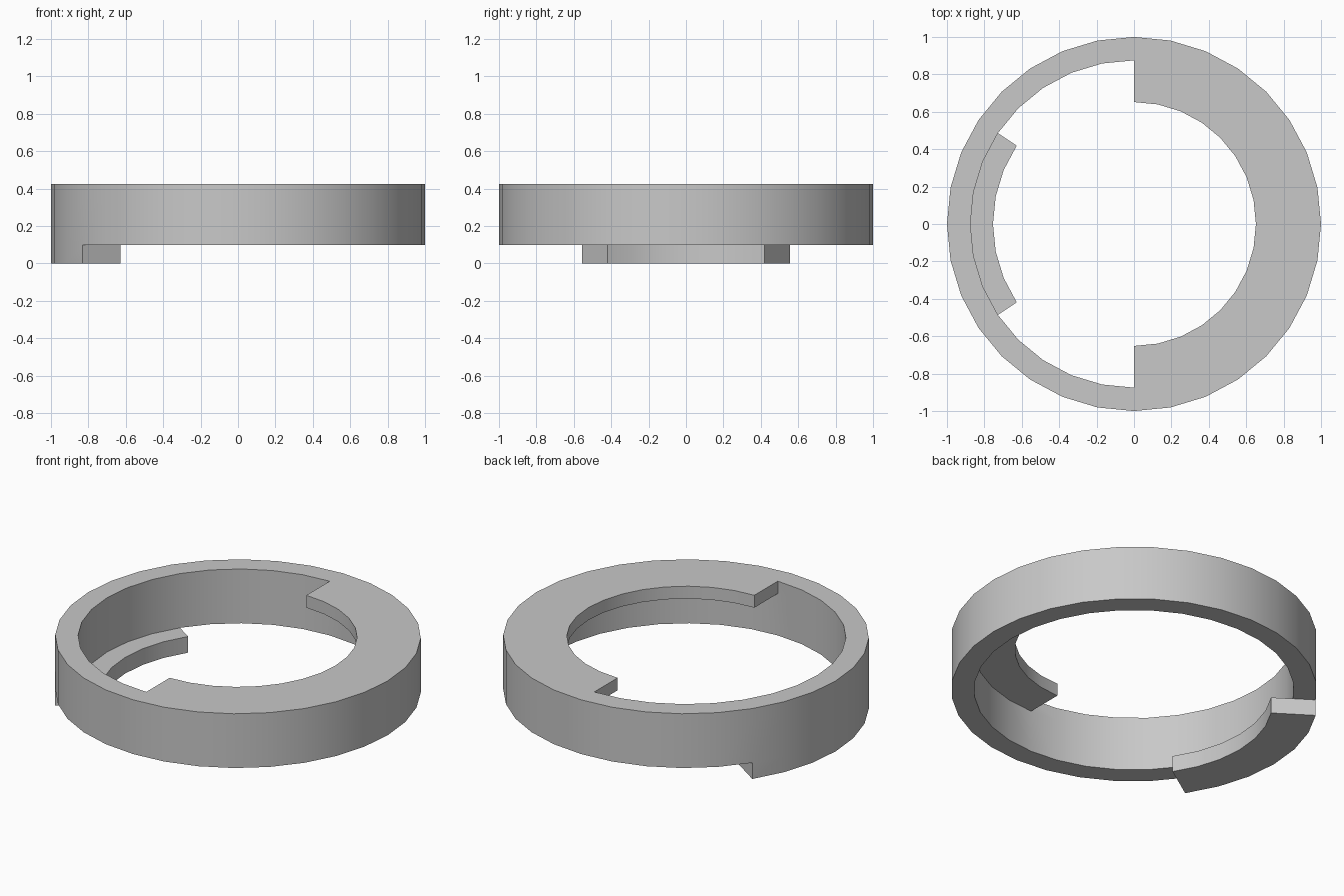
import bpy
import bmesh
from math import cos, sin, pi

cube = bpy.data.objects.get("Cube")
if cube:
    bpy.data.objects.remove(cube, do_unlink=True)

SIDES = 32
RADII = [0.652, 0.754, 0.875, 1.0]      # flange, lug, wall inside, wall outside
LEVELS = [0.0, 0.0975, 0.35, 0.425]     # lug base, wall base, flange base, top

grey = bpy.data.materials.new("plain_grey")
grey.use_nodes = True
colour = (0.58, 0.58, 0.58, 1)
grey.diffuse_color = colour
grey.node_tree.nodes["Principled BSDF"].inputs["Base Color"].default_value = colour


def solid(seg, band, level):
    """Which cells of the ring are filled; segment 0 starts at +x."""
    seg %= SIDES
    if not (0 <= band < 3 and 0 <= level < 3):
        return False
    if level == 0:                       # lug under the -x side
        return band >= 1 and abs(seg + 0.5 - SIDES / 2) < 3
    if band == 2:                        # full outer wall
        return True
    # half flange round the top of the +x side
    return level == 2 and (seg < SIDES // 4 or seg >= SIDES * 3 // 4)


bm = bmesh.new()
verts = {}


def vert(seg, band, level):
    key = (seg % SIDES, band, level)
    if key not in verts:
        a = 2 * pi * key[0] / SIDES
        r = RADII[band]
        verts[key] = bm.verts.new((r * cos(a), r * sin(a), LEVELS[level]))
    return verts[key]


# Skin every filled cell wherever its neighbour is empty
for s in range(SIDES):
    for b in range(3):
        for l in range(3):
            if not solid(s, b, l):
                continue
            cell = (s, b, l)
            for axis in range(3):
                u, v = [i for i in range(3) if i != axis]
                for step in (0, 1):
                    near = list(cell)
                    near[axis] += 2 * step - 1
                    if solid(*near):
                        continue
                    quad = []
                    for du, dv in ((0, 0), (1, 0), (1, 1), (0, 1)):
                        corner = list(cell)
                        corner[axis] += step
                        corner[u] += du
                        corner[v] += dv
                        quad.append(vert(*corner))
                    bm.faces.new(quad)

bmesh.ops.recalc_face_normals(bm, faces=bm.faces)
mesh = bpy.data.meshes.new("locking_ring")
bm.to_mesh(mesh)
bm.free()
mesh.materials.append(grey)
ring = bpy.data.objects.new("locking_ring", mesh)
bpy.context.collection.objects.link(ring)

# Smooth round the walls, crisp at the corners
bpy.ops.object.select_all(action="DESELECT")
ring.select_set(True)
bpy.context.view_layer.objects.active = ring
bpy.ops.object.shade_smooth_by_angle(angle=pi / 6)
